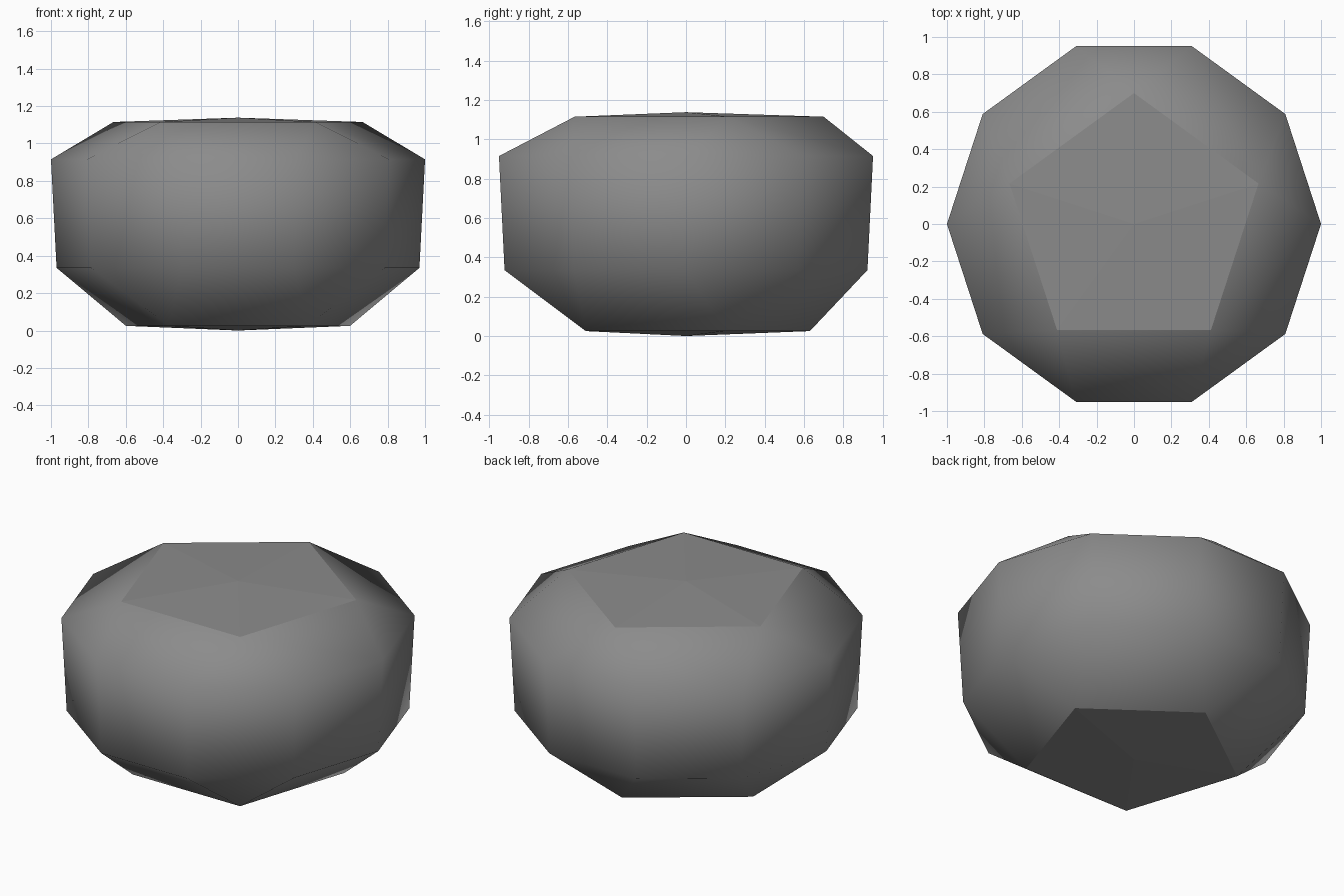
import bpy
import bmesh
from math import sin, cos, radians

cube = bpy.data.objects.get("Cube")
if cube:
    bpy.data.objects.remove(cube)

# Single stone grey material
grey = bpy.data.materials.new("stone grey")
grey.use_nodes = True
COLOUR = (0.26, 0.26, 0.26, 1)
grey.diffuse_color = COLOUR
grey.node_tree.nodes["Principled BSDF"].inputs["Base Color"].default_value = COLOUR

bm = bmesh.new()


def ring(count, radius, z, start):
    step = 360 / count
    angles = [radians(start + i * step) for i in range(count)]
    return [bm.verts.new((radius * cos(a), radius * sin(a), z)) for a in angles]


def add_face(*verts, smooth=True):
    bm.faces.new(verts).smooth = smooth


def close_end(penta, deca, pole_z):
    """Bevel the ten-sided belt in to a five-sided, slightly peaked cap."""
    pole = bm.verts.new((0, 0, pole_z))
    for i in range(5):
        j = (i + 1) % 5
        a, b, c = (deca[(2 * i + k) % 10] for k in range(3))
        add_face(penta[i], a, b)
        add_face(penta[i], b, c, penta[j])
        add_face(penta[i], penta[j], pole, smooth=False)
        bm.edges.get((penta[i], penta[j])).smooth = False


# Belt
low = ring(10, 0.97, 0.335, 0)
high = ring(10, 1.0, 0.915, 0)
for i in range(10):
    j = (i + 1) % 10
    add_face(low[i], low[j], high[j], high[i])

# Top and bottom caps
close_end(ring(5, 0.70, 1.115, 18), high, 1.138)
close_end(ring(5, 0.63, 0.025, 18), low, 0.0)

bmesh.ops.recalc_face_normals(bm, faces=bm.faces)
mesh = bpy.data.meshes.new("faceted_stone")
bm.to_mesh(mesh)
bm.free()
mesh.materials.append(grey)
stone = bpy.data.objects.new("faceted_stone", mesh)
bpy.context.collection.objects.link(stone)
